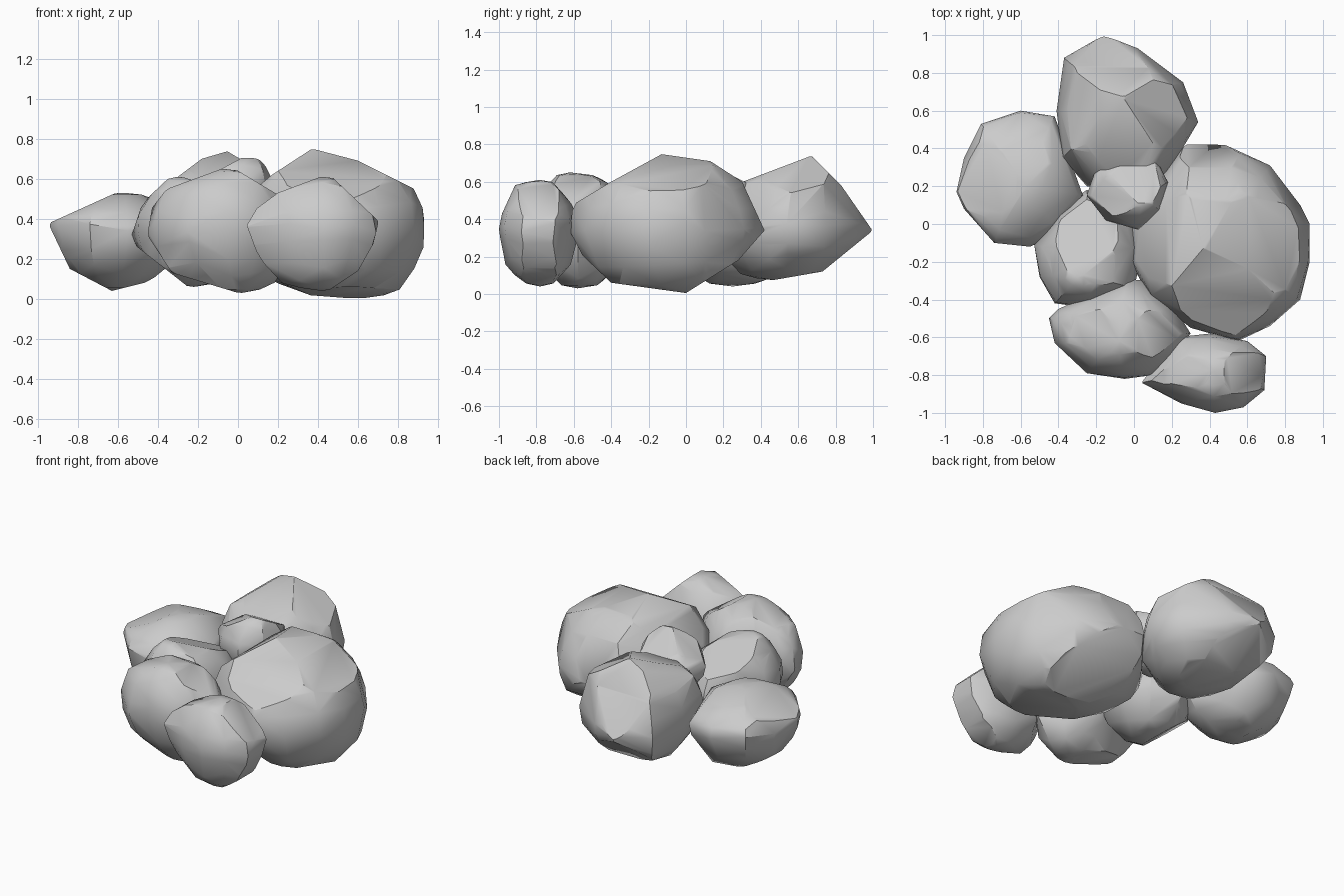
import bpy, bmesh, math, random
from mathutils import Vector

if "Cube" in bpy.data.objects:
    bpy.data.objects.remove(bpy.data.objects["Cube"])

random.seed(4)


def hull(bm):
    """Replace the mesh with the convex hull of its points."""
    pts = [v.co.copy() for v in bm.verts]
    bm.clear()
    for c in pts:
        bm.verts.new(c)
    res = bmesh.ops.convex_hull(bm, input=bm.verts)
    loose = {g for g in res["geom_interior"] + res["geom_unused"]
             if isinstance(g, bmesh.types.BMVert)}
    bmesh.ops.delete(bm, geom=list(loose), context='VERTS')
    bmesh.ops.recalc_face_normals(bm, faces=bm.faces)


def rock(name, outline, z0, zmid, z1, top, bottom, p=2.2, cuts=()):
    """Faceted boulder: plan outline at zmid, rounded to a top and a bottom point,
    then chipped by planes given as (view axis, a1, z1, a2, z2)."""
    n = len(outline)
    cx = sum(q[0] for q in outline) / n
    cy = sum(q[1] for q in outline) / n
    bm = bmesh.new()
    for u in (-1, -0.95, -0.8, -0.55, -0.25, 0, 0.25, 0.55, 0.8, 0.95, 1):
        a = abs(u)
        s = (1 - a ** p) ** (1 / p)
        apex, ze = (top, z1) if u > 0 else (bottom, z0)
        mx, my = cx + (apex[0] - cx) * (1 - s), cy + (apex[1] - cy) * (1 - s)
        z = zmid + (ze - zmid) * a
        if a == 1:
            bm.verts.new((mx, my, z))
            continue
        for i in range(n):
            # soften outline corners away from the middle
            w = 0.4 * a
            prv, cur, nxt = outline[i - 1], outline[i], outline[(i + 1) % n]
            x, y = (cur[j] * (1 - w) + (prv[j] + nxt[j]) * w / 2 for j in (0, 1))
            k = s if u == 0 else s * (1.01 - random.random() * 0.06)
            dz = 0 if a > 0.9 else random.uniform(-0.03, 0.03)
            bm.verts.new((mx + (x - cx) * k, my + (y - cy) * k, z + dz))
    hull(bm)
    # chips
    centre = Vector((cx, cy, zmid))
    for axis, a1, h1, a2, h2 in cuts:
        if axis == 'x':
            co, no = Vector((a1, cy, h1)), Vector((h1 - h2, 0, a2 - a1))
        else:
            co, no = Vector((cx, a1, h1)), Vector((0, h1 - h2, a2 - a1))
        if no.dot(centre - co) > 0:
            no = -no
        bmesh.ops.bisect_plane(bm, geom=bm.verts[:] + bm.edges[:] + bm.faces[:],
                               plane_co=co, plane_no=no.normalized(), clear_outer=True)
        hull(bm)
    for f in bm.faces:
        f.smooth = True
    me = bpy.data.meshes.new(name)
    bm.to_mesh(me)
    bm.free()
    me.set_sharp_from_angle(angle=math.radians(35))
    ob = bpy.data.objects.new(name, me)
    bpy.context.collection.objects.link(ob)
    return ob


# largest boulder on the right
rock("large_boulder", [(.28, .43), (.48, .42), (.72, .31), (.88, .1), (.93, 0), (.93, -.2),
     (.88, -.4), (.72, -.54), (.55, -.62), (.3, -.55), (.08, -.38), (-.02, -.2),
     (-.02, .05), (.14, .25)], 0, .36, .76, (.38, -.12), (.6, 0), 2.35,
     [('y', -.62, .48, -.4, .6), ('y', -.4, .6, -.15, .75), ('y', -.15, .75, .13, .71),
      ('y', .13, .71, .3, .6), ('y', .3, .6, .42, .34), ('y', .42, .34, .28, .18),
      ('y', .28, .18, 0, .005), ('y', -.4, .06, 0, .005), ('y', -.6, .25, -.4, .06),
      ('x', -.02, .46, .17, .62), ('x', .17, .62, .37, .75), ('x', .37, .75, .6, .69),
      ('x', .6, .69, .88, .55)])

# pointed boulder at the back
rock("back_boulder", [(-.16, 1), (-.37, .88), (-.41, .6), (-.38, .35), (-.25, .2), (0, .15),
     (.18, .27), (.28, .44), (.34, .54), (.26, .75), (.02, .93)],
     .07, .35, .74, (-.08, .65), (-.05, .5), 2.3,
     [('y', .33, .61, .66, .735), ('y', .68, .73, .83, .58), ('y', .83, .58, 1, .335),
      ('y', .73, .12, 1, .34), ('y', .5, .08, .73, .12),
      ('x', -.3, .61, -.18, .7), ('x', -.18, .7, -.06, .735), ('x', -.05, .735, .3, .53)])

# low boulder on the left
rock("left_boulder", [(-.81, .53), (-.6, .6), (-.42, .57), (-.36, .4), (-.27, .15), (-.4, -.05),
     (-.55, -.12), (-.74, -.1), (-.9, .08), (-.94, .17), (-.9, .35)],
     .04, .35, .53, (-.57, .2), (-.63, .25), 2.2,
     [('x', -.94, .38, -.62, .525), ('x', -.93, .34, -.84, .15), ('x', -.84, .15, -.63, .04),
      ('x', -.63, .04, -.35, .11), ('y', .25, .53, .6, .42)])

# small stone resting in the middle
rock("small_top_stone", [(-.25, .15), (-.2, .3), (-.02, .35), (.12, .34), (.18, .22),
     (.14, .07), (.02, -.03), (-.15, .02)], .3, .53, .71, (.06, .14), (0, .15), 2.2,
     [('y', .1, .71, .35, .58), ('x', -.25, .56, .03, .71)])

# boulder in the left centre, highest towards the front
rock("centre_boulder", [(-.53, -.1), (-.5, -.28), (-.42, -.42), (-.2, -.45), (0, -.35),
     (.05, -.1), (-.05, .1), (-.25, .18), (-.4, .08)], .06, .33, .61, (-.3, -.28), (-.22, -.15),
     2.2, [('x', -.53, .28, -.3, .1), ('y', -.28, .61, .15, .43), ('x', -.28, .61, .05, .5),
           ('x', -.53, .43, -.35, .6)])

# boulder at the front left
rock("front_boulder", [(-.45, -.5), (-.4, -.45), (-.25, -.38), (-.03, -.29), (.05, -.3),
     (.2, -.42), (.3, -.58), (.2, -.7), (.1, -.8), (-.05, -.82), (-.25, -.79), (-.42, -.63)],
     .03, .36, .65, (-.08, -.62), (.02, -.58), 2.3,
     [('x', -.46, .33, -.33, .13), ('x', -.33, .13, 0, .03), ('x', .0, .64, .2, .52),
      ('x', -.38, .54, -.08, .65)])

# boulder at the front right
rock("front_right_boulder", [(.04, -.84), (.22, -.6), (.4, -.58), (.6, -.62), (.7, -.7),
     (.69, -.88), (.58, -.97), (.43, -1), (.25, -.95)], .04, .36, .61, (.42, -.78), (.42, -.78),
     2.25, [('x', .05, .42, .2, .53), ('x', .2, .53, .4, .605), ('x', .5, .58, .69, .4),
            ('x', .69, .3, .6, .14), ('x', .6, .14, .45, .04), ('x', .05, .35, .15, .08)])
